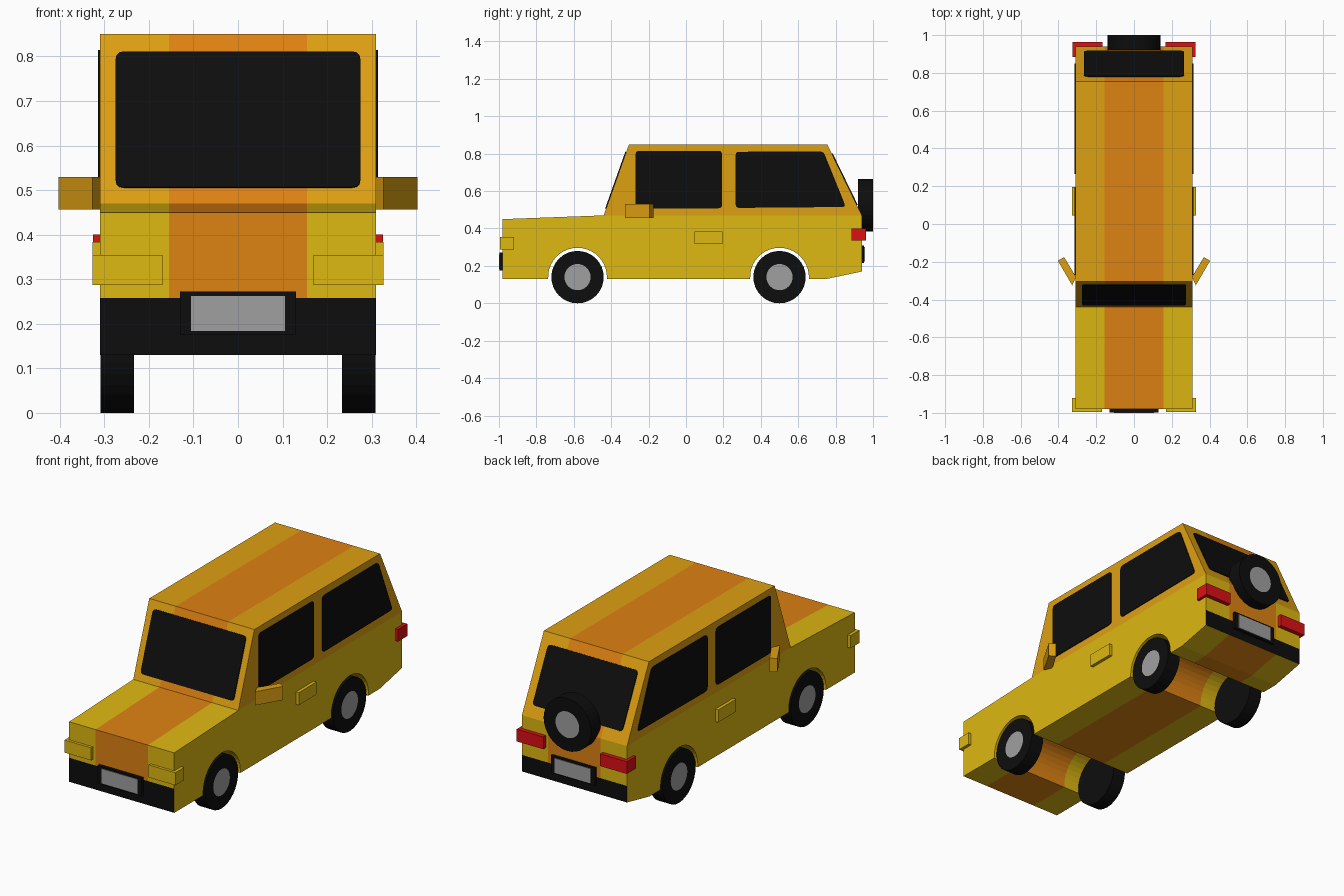
import bpy, bmesh, math
from mathutils import Vector

if "Cube" in bpy.data.objects:
    bpy.data.objects.remove(bpy.data.objects["Cube"])


def material(name, r, g, b):
    m = bpy.data.materials.new(name)
    m.diffuse_color = (r, g, b, 1)
    m.use_nodes = True
    m.node_tree.nodes["Principled BSDF"].inputs["Base Color"].default_value = m.diffuse_color
    return m


YELLOW = material("yellow", 0.73, 0.48, 0.006)
AMBER = material("amber", 0.73, 0.35, 0.006)
ORANGE = material("orange", 0.73, 0.225, 0.006)
BLACK = material("black", 0.004, 0.004, 0.004)
GREY = material("grey", 0.35, 0.35, 0.35)
RED = material("red", 0.72, 0.005, 0.007)


def finish(name, bm, *mats):
    bmesh.ops.recalc_face_normals(bm, faces=bm.faces[:])
    me = bpy.data.meshes.new(name)
    bm.to_mesh(me)
    bm.free()
    for m in mats:
        me.materials.append(m)
    ob = bpy.data.objects.new(name, me)
    bpy.context.collection.objects.link(ob)
    return ob


def prism(name, pts, offset, mat):
    """Extrude a flat polygon along an offset."""
    bm = bmesh.new()
    face = bm.faces.new([bm.verts.new(p) for p in pts])
    ext = bmesh.ops.extrude_face_region(bm, geom=[face], use_keep_orig=True)
    verts = [g for g in ext["geom"] if isinstance(g, bmesh.types.BMVert)]
    bmesh.ops.translate(bm, verts=verts, vec=offset)
    return finish(name, bm, mat)


def box(name, x0, x1, y0, y1, z0, z1, mat):
    pts = [(x0, y0, z0), (x1, y0, z0), (x1, y1, z0), (x0, y1, z0)]
    return prism(name, pts, (0, 0, z1 - z0), mat)


def rounded(pts, r=0.02, n=3):
    """Round the corners of a flat polygon."""
    pts = [Vector(p) for p in pts]
    out = []
    for i, p in enumerate(pts):
        a = p + (pts[i - 1] - p).normalized() * r
        b = p + (pts[(i + 1) % len(pts)] - p).normalized() * r
        for k in range(n + 1):
            t = k / n
            out.append(a * (1 - t) ** 2 + p * 2 * t * (1 - t) + b * t * t)
    return out


def wheel(name, centre, axis, width, r=0.14, hub=0.07, n=32):
    """Tyre with a flush grey hub on its outer face."""
    axis = Vector(axis)
    side = axis.cross(Vector((0, 0, 1)))
    bm = bmesh.new()

    def ring(rad, depth):
        return [bm.verts.new(Vector(centre) + axis * depth
                + side * rad * math.cos(2 * math.pi * i / n)
                + Vector((0, 0, rad * math.sin(2 * math.pi * i / n)))) for i in range(n)]
    back, front, inner = ring(r, -width / 2), ring(r, width / 2), ring(hub, width / 2)
    for a, b in ((back, front), (front, inner)):
        for i in range(n):
            j = (i + 1) % n
            bm.faces.new((a[i], a[j], b[j], b[i]))
    bm.faces.new(back)
    bm.faces.new(inner).material_index = 1
    return finish(name, bm, BLACK, GREY)


# Body side profile with wheel arches
W, STRIPE, SILL, BELT = 0.31, 0.155, 0.258, 0.47
AXLES, HUB_Z, ARCH = (-0.58, 0.50), 0.14, 0.157
profile = [(-0.98, 0.13)]
for cy in AXLES:
    a0 = math.asin((0.13 - HUB_Z) / ARCH)
    for i in range(21):
        a = math.pi - a0 - (math.pi - 2 * a0) * i / 20
        profile.append((cy + ARCH * math.cos(a), HUB_Z + ARCH * math.sin(a)))
profile += [(0.75, 0.13), (0.94, 0.17), (0.94, BELT), (0.755, 0.85),
            (-0.305, 0.85), (-0.44, BELT), (-0.98, 0.45)]

# Body shell, cut along the stripe, sill and belt lines
bm = bmesh.new()
rings = [[bm.verts.new((x, y, z)) for y, z in profile] for x in (-W, -STRIPE, STRIPE, W)]
for a, b in zip(rings, rings[1:]):
    for i in range(len(profile)):
        j = (i + 1) % len(profile)
        bm.faces.new((a[i], a[j], b[j], b[i]))
bm.faces.new(rings[0])
bm.faces.new(rings[-1])
for z in (SILL, BELT):
    bmesh.ops.bisect_plane(bm, geom=bm.verts[:] + bm.edges[:] + bm.faces[:], dist=1e-5,
                           plane_co=(0, 0, z), plane_no=(0, 0, 1))
bmesh.ops.recalc_face_normals(bm, faces=bm.faces[:])
for f in bm.faces:
    c = f.calc_center_median()
    lateral = abs(f.normal.x) > 0.5
    underside = not lateral and c.z < 0.31 and -0.97 < c.y < 0.93
    if f.calc_center_bounds().z < SILL and not underside:
        f.material_index = 3
    elif not lateral and abs(c.x) < STRIPE:
        f.material_index = 2
    elif f.calc_center_bounds().z > BELT + 0.001:
        f.material_index = 1
finish("body", bm, YELLOW, AMBER, ORANGE, BLACK)

# Windscreen and rear window plates lying on their slopes
def slope_window(name, x, lo, hi, sign):
    pts = [(-x, *lo), (x, *lo), (x, *hi), (-x, *hi)]
    d = Vector((0, hi[0] - lo[0], hi[1] - lo[1])).normalized()
    prism(name, rounded(pts), Vector((0, sign * d.z, -sign * d.y)) * 0.005, BLACK)


def on_slope(z, y0, y1):
    return (y0 + (y1 - y0) * (z - BELT) / (0.85 - BELT), z)


slope_window("windscreen", 0.275, on_slope(0.505, -0.44, -0.305),
             on_slope(0.81, -0.44, -0.305), -1)
slope_window("rear_window", 0.265, on_slope(0.525, 0.94, 0.755),
             on_slope(0.80, 0.94, 0.755), 1)

# Parts repeated on both sides
front_glass = [(-0.27, 0.508), (0.193, 0.508), (0.193, 0.815), (-0.27, 0.815)]
rear_glass = [(0.265, 0.51), (0.855, 0.515), (0.735, 0.812), (0.265, 0.81)]
mirror = [(0.307, -0.28), (0.327, -0.325), (0.403, -0.195), (0.37, -0.175)]
for s, label in ((1, "right"), (-1, "left")):
    for part, glass in (("front", front_glass), ("rear", rear_glass)):
        prism(f"{label}_{part}_side_window", rounded([(s * W, y, z) for y, z in glass]),
              (s * 0.004, 0, 0), BLACK)
    prism(f"{label}_mirror", [(s * x, y, 0.457) for x, y in mirror], (0, 0, 0.073), AMBER)
    box(f"{label}_headlight", s * 0.17, s * 0.327, -0.995, -0.92, 0.287, 0.354, YELLOW)
    box(f"{label}_tail_light", s * 0.168, s * 0.325, 0.885, 0.963, 0.335, 0.40, RED)
    box(f"{label}_door_handle", s * 0.30, s * 0.327, 0.045, 0.195, 0.317, 0.384, YELLOW)
    for part, y in zip(("front", "rear"), AXLES):
        wheel(f"{label}_{part}_wheel", (s * 0.2715, y, HUB_Z), (s, 0, 0), 0.075)

# Spare wheel on the tail
wheel("spare_wheel", (0, 0.96, 0.525), (0, 1, 0), 0.08)

# Number plates on black holders
box("front_plate_holder", -0.13, 0.13, -0.997, -0.97, 0.175, 0.272, BLACK)
box("front_plate", -0.106, 0.106, -1.0, -0.996, 0.184, 0.262, GREY)
box("rear_plate_holder", -0.13, 0.13, 0.93, 0.953, 0.215, 0.31, BLACK)
box("rear_plate", -0.106, 0.106, 0.952, 0.956, 0.223, 0.301, GREY)
